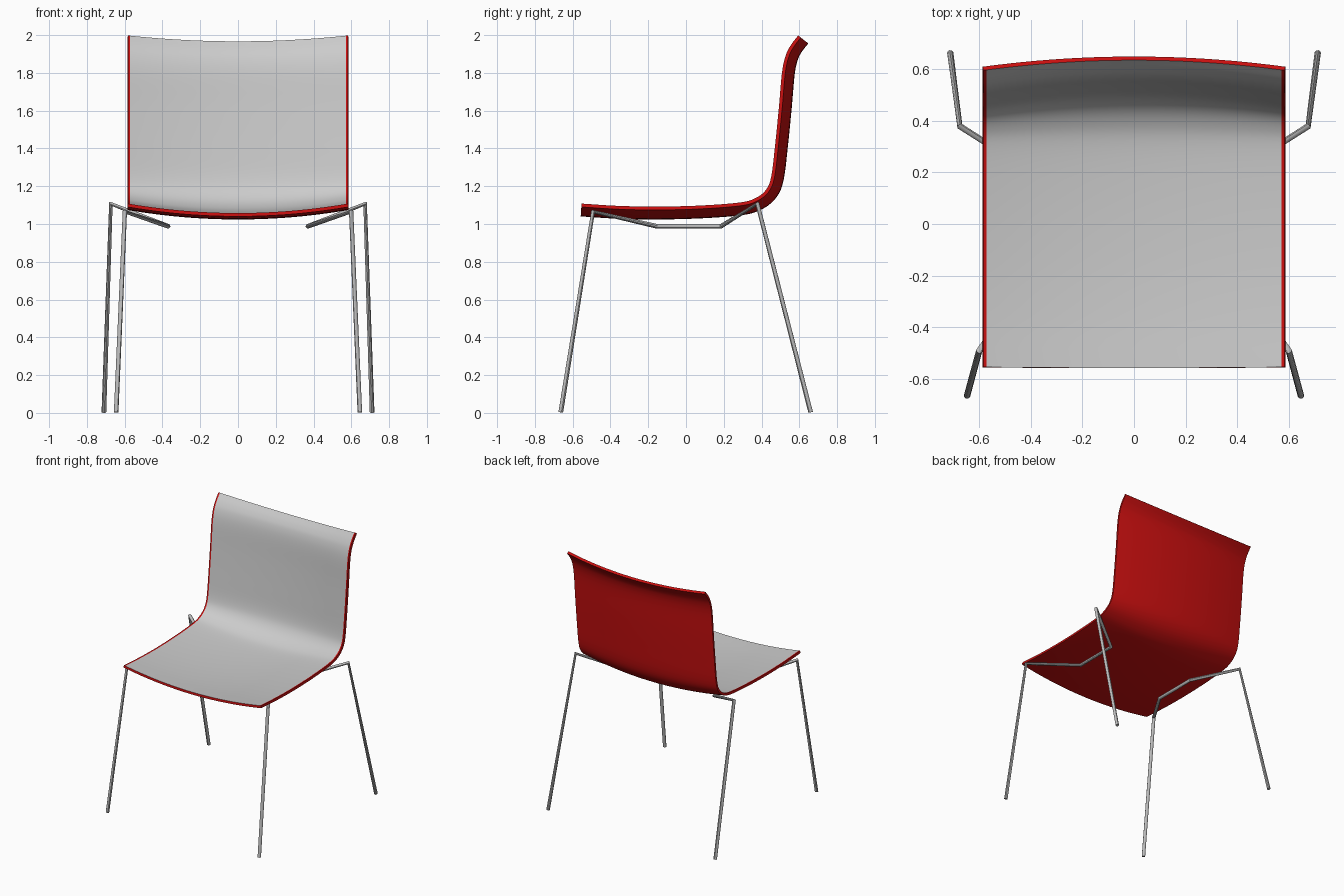
import bpy
import bmesh
from mathutils import Vector

cube = bpy.data.objects.get("Cube")
if cube:
    bpy.data.objects.remove(cube, do_unlink=True)


def make_material(name, color, metallic=0.0):
    mat = bpy.data.materials.new(name)
    mat.use_nodes = True
    mat.diffuse_color = color
    bsdf = mat.node_tree.nodes["Principled BSDF"]
    bsdf.inputs["Base Color"].default_value = color
    return mat


light_grey = make_material("light_grey", (0.6, 0.6, 0.6, 1))
red = make_material("red", (0.6, 0.005, 0.005, 1))
steel = make_material("steel", (0.5, 0.5, 0.5, 1))

HALF_WIDTH, RIM, SAG, THICKNESS = 0.582, 0.011, 0.05, 0.018


def spline(points, steps):
    """Catmull-Rom curve through the points."""
    pts = [Vector(p) for p in points]
    pts = [2 * pts[0] - pts[1]] + pts + [2 * pts[-1] - pts[-2]]
    out = []
    for a, b, c, d in zip(pts, pts[1:], pts[2:], pts[3:]):
        for k in range(steps):
            t = k / steps
            out.append(0.5 * (2 * b + (c - a) * t + (2 * a - 5 * b + 4 * c - d) * t ** 2
                              + (3 * b - a - 3 * c + d) * t ** 3))
    return out + [pts[-2]]


def activate(obj):
    bpy.ops.object.select_all(action='DESELECT')
    obj.select_set(True)
    bpy.context.view_layer.objects.active = obj


# Seat shell: side profile (y, z) swept across x, bowed outward in the middle
profile = spline([(-0.553, 1.108), (-0.36, 1.096), (-0.15, 1.092), (0.08, 1.098),
                  (0.286, 1.114), (0.37, 1.138), (0.425, 1.183), (0.452, 1.255),
                  (0.472, 1.42), (0.492, 1.62), (0.508, 1.8), (0.527, 1.89),
                  (0.555, 1.947), (0.594, 1.998)], 5)
columns = 24
inner = HALF_WIDTH - RIM
xs = [-HALF_WIDTH] + [inner * (2 * k / columns - 1) for k in range(columns + 1)] + [HALF_WIDTH]

bm = bmesh.new()
rows = []
for i, p in enumerate(profile):
    tangent = (profile[min(i + 1, len(profile) - 1)] - profile[max(i - 1, 0)]).normalized()
    outward = Vector((tangent.y, -tangent.x))
    row = []
    for x in xs:
        q = p + outward * SAG * (1 - (x / HALF_WIDTH) ** 2)
        row.append(bm.verts.new((x, q.x, q.y)))
    rows.append(row)
for lower, upper in zip(rows, rows[1:]):
    for j in range(len(xs) - 1):
        face = bm.faces.new((lower[j], lower[j + 1], upper[j + 1], upper[j]))
        # Narrow red border along both sides
        face.material_index = 1 if j in (0, len(xs) - 2) else 0
mesh = bpy.data.meshes.new("seat_shell")
bm.to_mesh(mesh)
bm.free()
shell = bpy.data.objects.new("seat_shell", mesh)
bpy.context.collection.objects.link(shell)
mesh.materials.append(light_grey)
mesh.materials.append(red)

# Red back and edges
solid = shell.modifiers.new("thickness", 'SOLIDIFY')
solid.thickness = THICKNESS
solid.offset = -1
solid.material_offset = 1
solid.material_offset_rim = 1
activate(shell)
bpy.ops.object.modifier_apply(modifier=solid.name)
bpy.ops.object.shade_smooth_by_angle(angle=0.6)

# Leg frames: one bent rod per side, front foot to back foot
rod = [(0.645, -0.663, 0.003), (0.599, -0.492, 1.065), (0.37, -0.155, 0.988),
       (0.37, 0.185, 0.988), (0.673, 0.378, 1.107), (0.71, 0.66, 0.003)]
for side, sign in (("left", 1), ("right", -1)):
    curve = bpy.data.curves.new(side + "_leg_frame", 'CURVE')
    curve.dimensions = '3D'
    curve.bevel_depth = 0.0125
    curve.bevel_resolution = 3
    curve.use_fill_caps = True
    path = curve.splines.new('POLY')
    path.points.add(len(rod) - 1)
    for point, (x, y, z) in zip(path.points, rod):
        point.co = (sign * x, y, z, 1)
    curve.materials.append(steel)
    frame = bpy.data.objects.new(side + "_leg_frame", curve)
    bpy.context.collection.objects.link(frame)
    activate(frame)
    bpy.ops.object.convert(target='MESH')
    bpy.ops.object.shade_smooth_by_angle(angle=0.6)
